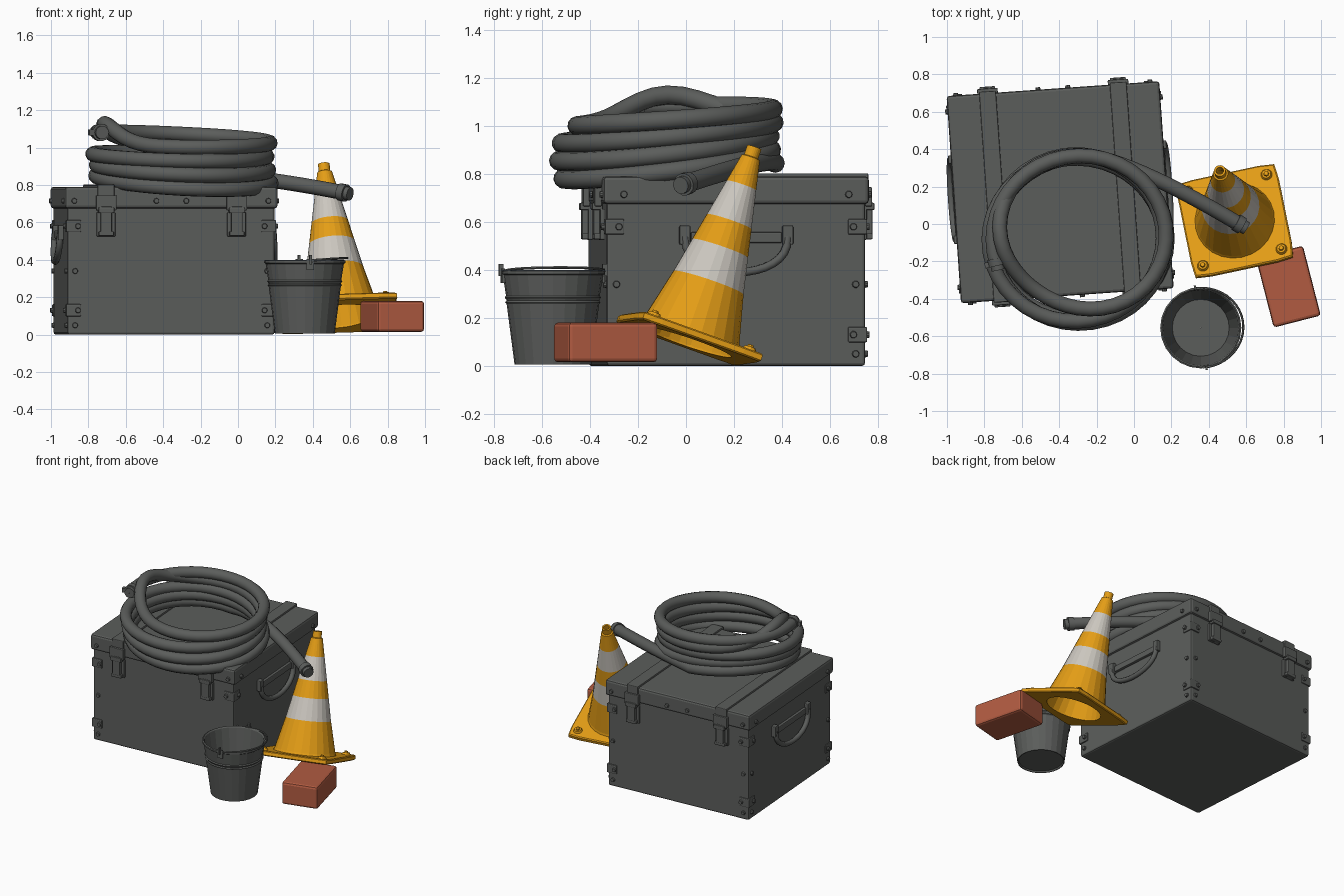
import bpy, bmesh, math
from mathutils import Matrix, Vector

if "Cube" in bpy.data.objects:
    bpy.data.objects.remove(bpy.data.objects["Cube"])

def material(name, c):
    m = bpy.data.materials.new(name)
    m.diffuse_color = (*c, 1)
    m.use_nodes = True
    m.node_tree.nodes["Principled BSDF"].inputs["Base Color"].default_value = m.diffuse_color
    return m

GREY = material("dark grey", (0.105, 0.11, 0.105))
ORANGE = material("cone orange", (0.78, 0.34, 0.008))
WHITE = material("band white", (0.60, 0.57, 0.52))
BRICK = material("brick red", (0.44, 0.105, 0.053))
T, R, I = Matrix.Translation, Matrix.Rotation, Matrix.Identity(4)

def finish(name, bm, mats, M=I, smooth=None, bevel=0):
    if bevel:
        bmesh.ops.bevel(bm, geom=bm.edges[:], offset=bevel, segments=2, profile=0.5, affect='EDGES')
    bmesh.ops.recalc_face_normals(bm, faces=bm.faces)
    me = bpy.data.meshes.new(name)
    bm.to_mesh(me)
    bm.free()
    for m in mats:
        me.materials.append(m)
    o = bpy.data.objects.new(name, me)
    bpy.context.collection.objects.link(o)
    o.matrix_world = M
    if smooth:
        me.shade_smooth()
        me.set_sharp_from_angle(angle=math.radians(smooth))
    return o

def add_box(bm, size, loc):
    bmesh.ops.create_cube(bm, size=1, matrix=T(loc) @ Matrix.Diagonal((*size, 1)))

def add_disc(bm, r, depth, M, segs=10):
    bmesh.ops.create_cone(bm, cap_ends=True, segments=segs, radius1=r, radius2=r * 0.75, depth=depth, matrix=M)

def lathe(bm, profile, segs, shape=None, close=False):
    """Revolve (radius, z) points; shape(angle, radius) may square off a ring."""
    rings = []
    for i, (r, z) in enumerate(profile):
        ring = []
        for k in range(segs):
            a = 2 * math.pi * k / segs
            q = shape(a, i, r) if shape else r
            ring.append(bm.verts.new((q * math.cos(a), q * math.sin(a), z)))
        rings.append(ring)
    pairs = list(zip(rings, rings[1:]))
    if close:
        pairs.append((rings[-1], rings[0]))
    for a, b in pairs:
        for k in range(segs):
            n = (k + 1) % segs
            bm.faces.new((a[k], a[n], b[n], b[k]))
    return rings

def tube(name, pts, r, mat, M=I, res=3):
    cu = bpy.data.curves.new(name, 'CURVE')
    cu.dimensions, cu.bevel_depth, cu.bevel_resolution, cu.use_fill_caps = '3D', r, res, True
    s = cu.splines.new('POLY')
    s.points.add(len(pts) - 1)
    for p, q in zip(s.points, pts):
        p.co = (*q, 1)
    tmp = bpy.data.objects.new("tmp", cu)
    bpy.context.collection.objects.link(tmp)
    bpy.context.view_layer.update()
    me = bpy.data.meshes.new_from_object(tmp.evaluated_get(bpy.context.evaluated_depsgraph_get()))
    bpy.data.objects.remove(tmp)
    bm = bmesh.new()
    bm.from_mesh(me)
    bpy.data.meshes.remove(me)
    return finish(name, bm, [mat], M, 50)

# ---- storage box: body, lid, straps ----
B = T((-0.395, 0.17, 0)) @ R(math.radians(4), 4, 'Z')
bm = bmesh.new()
add_box(bm, (1.11, 1.08, 0.69), (0, 0, 0.345))
finish("box_body", bm, [GREY], B, bevel=0.012)
bm = bmesh.new()
add_box(bm, (1.14, 1.11, 0.115), (0, 0, 0.7325))
finish("box_lid", bm, [GREY], B, bevel=0.015)
bm = bmesh.new()
for x in (-0.35, 0.35):
    add_box(bm, (0.09, 1.13, 0.10), (x, 0, 0.753))
finish("lid_straps", bm, [GREY], B, bevel=0.006)

# latches on front and back
bm = bmesh.new()
for x in (-0.35, 0.35):
    for s in (-1, 1):
        add_box(bm, (0.11, 0.03, 0.08), (x, s * 0.565, 0.705))
        add_box(bm, (0.10, 0.02, 0.13), (x, s * 0.548, 0.59))
        add_box(bm, (0.06, 0.03, 0.14), (x, s * 0.568, 0.615))
        add_box(bm, (0.085, 0.045, 0.03), (x, s * 0.568, 0.665))
        add_box(bm, (0.08, 0.035, 0.025), (x, s * 0.565, 0.54))
finish("latches", bm, [GREY], B, bevel=0.005)

# corner brackets and rivets
bm, rv = bmesh.new(), bmesh.new()
def rivet(x, y, z, side):
    rot = R(math.radians(90), 4, 'Y') if side else R(math.radians(90), 4, 'X')
    flip = (x < 0) if side else (y > 0)
    rot = rot @ R(math.pi, 4, 'X') if flip else rot
    add_disc(rv, 0.017, 0.022, T((x, y, z)) @ rot)
for sx in (-1, 1):
    for sy in (-1, 1):
        for z in (0.58, 0.13):
            add_box(bm, (0.08, 0.08, 0.065), (sx * 0.523, sy * 0.508, z))
            rivet(sx * 0.50, sy * 0.55, z, 0)
            rivet(sx * 0.565, sy * 0.49, z, 1)
        for z in (0.34, 0.05):
            rivet(sx * 0.515, sy * 0.542, z, 0)
            rivet(sx * 0.557, sy * 0.50, z, 1)
        for x in (0.08, 0.52):
            rivet(sx * x, sy * 0.557, 0.715, 0)
        rivet(sx * 0.572, sy * 0.47, 0.715, 1)
finish("corner_brackets", bm, [GREY], B, bevel=0.006)
finish("rivets", rv, [GREY], B)

# side handles: hanging loop with mounts
bm = bmesh.new()
for s in (-1, 1):
    add_box(bm, (0.025, 0.38, 0.045), (s * 0.562, 0, 0.535))
    for y in (-0.215, 0.215):
        add_box(bm, (0.04, 0.045, 0.08), (s * 0.565, y, 0.545))
    pts = []
    for k in range(17):
        a = math.pi * k / 16
        pts.append((s * (0.572 + 0.012 * math.sin(a)), -0.215 * math.cos(a), 0.54 - 0.15 * math.sin(a) ** 0.8))
    tube("side_handle", pts, 0.018, GREY, B, 2)
finish("handle_mounts", bm, [GREY], B, bevel=0.006)

# ---- coiled hose ----
pts = []
p0, p1, p2 = Vector((0.57, -0.005, 0.758)), Vector((-0.05, 0.365, 0.88)), Vector((-0.30, 0.37, 0.845))
for k in range(16):
    u = k / 16
    pts.append(p0 * (1 - u) ** 2 + p1 * 2 * u * (1 - u) + p2 * u * u)
N = 40
for k in range(int(4.3 * N) + 1):
    t = k / N
    a = math.pi / 2 + 2 * math.pi * t
    sag = 1 - t / 6
    lift = math.exp(-((t - 3.25) / 0.10) ** 2)
    inset = 0.085 * math.exp(-((t - 3.38) / 0.2) ** 2) + 0.012 * (1 - math.cos(2.6 * math.pi * t))
    z = 0.795 + 0.065 * t + sag * (0.05 * math.sin(a) - 0.04 * math.cos(a)) + 0.105 * lift
    pts.append(Vector((-0.30 + (0.478 - inset) * math.cos(a), -0.08 + (0.452 - inset) * math.sin(a), z)))
tube("coiled_hose", pts, 0.040, GREY, res=4)

# hose couplings at both ends
def coupling(name, end, prev, lug):
    d = (end - prev).normalized()
    M = T(end) @ d.to_track_quat('Z', 'Y').to_matrix().to_4x4()
    b = bmesh.new()
    lathe(b, [(0.001, 0.035), (0.036, 0.035), (0.036, 0.01), (0.047, 0.01), (0.047, -0.03), (0.04, -0.03)], 14)
    if lug:
        add_box(b, (0.13, 0.03, 0.03), (0, 0, -0.005))
    finish(name, b, [GREY], M, 40)
coupling("hose_top_coupling", pts[-1], pts[-2], True)
coupling("hose_low_coupling", pts[0], pts[1], False)

# ---- traffic cone, tipped onto the brick ----
axis = Vector((-0.095, 0.315, 0.93)).normalized()
yl = axis.cross(Vector((math.cos(0.2), math.sin(0.2), 0))).normalized()
xl = yl.cross(axis)
C = T((0.54, 0.015, 0.115)) @ Matrix((xl, yl, axis)).transposed().to_4x4()

def square(a, i, r):
    if i in (0, 5):
        return r
    return min(r / max(abs(math.cos(a)), abs(math.sin(a))), r * 1.37)
bm = bmesh.new()
lathe(bm, [(0.19, -0.018), (0.268, -0.018), (0.275, -0.012), (0.275, 0.010), (0.268, 0.016), (0.19, 0.016)],
      32, square, True)
for x in (-0.215, 0.215):
    for y in (-0.215, 0.215):
        add_disc(bm, 0.032, 0.016, C.inverted() @ C @ T((x, y, 0.022)), 12)
        add_disc(bm, 0.016, 0.016, T((x, y, 0.032)), 8)
finish("cone_base", bm, [ORANGE], C)

H = 0.845
cuts = (0.0, 0.29, 0.47, 0.61, 0.80, 0.945)
outer = [(0.215, 0.014), (0.208, 0.03)] + [(0.206 - 0.166 * c / 0.945, H * c) for c in cuts[1:]]
outer += [(0.031, H * 0.95), (0.031, H), (0.020, H), (0.020, H * 0.94), (0.19, -0.01)]
bm = bmesh.new()
lathe(bm, outer, 24)
for f in bm.faces:                      # white bands by height, outside wall only
    zs = [v.co.z for v in f.verts]
    lo, hi = min(zs) / H, max(zs) / H
    f.material_index = int(hi - lo < 0.3 and (abs(lo - 0.29) < 0.01 or abs(lo - 0.61) < 0.01))
finish("cone_body", bm, [ORANGE, WHITE], C)

# ---- bucket ----
K = T((0.357, -0.555, 0))
wall = lambda z: 0.16 + 0.05 * z / 0.39
prof = [(0.001, 0.015), (0.150, 0.015), (0.154, 0.005), (0.160, 0.005)]
for z in (0.265, 0.285):
    prof += [(wall(z) - 0.001, z - 0.007), (wall(z) + 0.005, z), (wall(z) - 0.001, z + 0.007)]
prof += [(0.209, 0.378), (0.217, 0.384), (0.217, 0.396), (0.209, 0.400), (0.202, 0.392), (0.152, 0.025), (0.001, 0.025)]
bm = bmesh.new()
lathe(bm, prof, 24)
finish("bucket", bm, [GREY], K, 12)

# bucket bail lying on the rim, with its ears
KB = K @ R(math.radians(8), 4, 'Z')
bail = [(0.228 * math.sin(math.pi * k / 20), -0.213 * math.cos(math.pi * k / 20),
         0.385 + 0.025 * math.sin(math.pi * k / 20) ** 0.5) for k in range(21)]
tube("bucket_bail", bail, 0.006, GREY, KB, 1)
bm = bmesh.new()
for s in (-1, 1):
    add_box(bm, (0.04, 0.012, 0.06), (0, s * 0.211, 0.375))
    add_box(bm, (0.012, 0.02, 0.05), (0, s * 0.218, 0.40))
finish("bucket_ears", bm, [GREY], KB)

# ---- brick ----
bm = bmesh.new()
add_box(bm, (0.26, 0.385, 0.165), (0, 0, 0.0975))
finish("brick", bm, [BRICK], T((0.825, -0.335, 0)) @ R(math.radians(14.4), 4, 'Z'), bevel=0.016)
